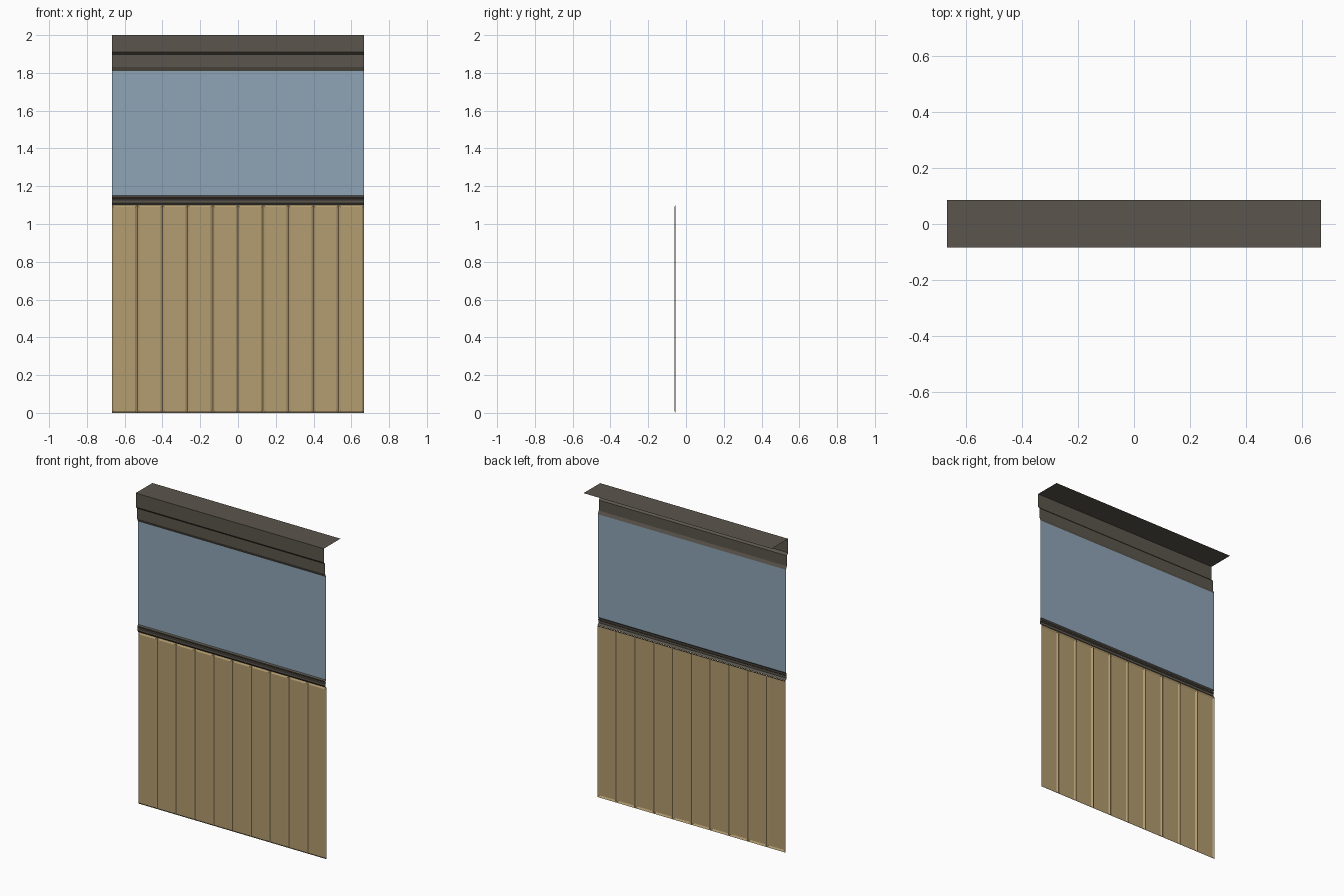
import bpy

if "Cube" in bpy.data.objects:
    bpy.data.objects.remove(bpy.data.objects["Cube"])

HALF = 2 / 3          # half the wall width


def material(name, rgb):
    lin = [c / 12.92 if c <= 0.04045 else ((c + 0.055) / 1.055) ** 2.4
           for c in (v / 255 for v in rgb)]
    m = bpy.data.materials.new(name)
    m.diffuse_color = (*lin, 1)
    m.use_nodes = True
    m.node_tree.nodes["Principled BSDF"].inputs["Base Color"].default_value = m.diffuse_color
    return m


trim = material("dark trim", (91, 85, 76))
paper = material("blue wall", (142, 165, 182))
wood = material("tan wood", (179, 156, 112))


def mesh_object(name, verts, faces, mat):
    me = bpy.data.meshes.new(name)
    me.from_pydata(verts, [], faces)
    me.materials.append(mat)
    ob = bpy.data.objects.new(name, me)
    bpy.context.collection.objects.link(ob)
    return ob


def strip(name, profile, mat):
    """Sweep an open (y, z) profile, listed bottom to top, across the wall."""
    verts = [(x, y, z) for y, z in profile for x in (-HALF, HALF)]
    faces = [(2 * i, 2 * i + 1, 2 * i + 3, 2 * i + 2)
             for i in range(len(profile) - 1)]
    return mesh_object(name, verts, faces, mat)


# Plain upper wall
strip("upper_wall", [(-0.06, 1.15), (-0.06, 1.81)], paper)

# Chair rail between boards and upper wall
strip("chair_rail", [(-0.057, 1.10), (-0.067, 1.112), (-0.067, 1.127),
                     (-0.063, 1.131), (-0.063, 1.135), (-0.067, 1.139),
                     (-0.067, 1.143), (-0.06, 1.15)], trim)

# Stepped cornice and its flat top
strip("cornice", [(-0.06, 1.81), (-0.069, 1.83), (-0.069, 1.897),
                  (-0.083, 1.91), (-0.083, 2.0), (0.085, 2.0)], trim)

# Wainscot: ten boards with chamfered edges
COUNT, INSET, Z_TOP = 10, 0.011, 1.10
W = 2 * HALF / COUNT
verts, faces = [], []
for i in range(COUNT):
    a = -HALF + i * W
    b = a + W
    n = len(verts)
    for d, y in ((0, -0.055), (INSET, -0.062)):
        verts += [(a + d, y, d), (b - d, y, d),
                  (b - d, y, Z_TOP - d), (a + d, y, Z_TOP - d)]
    faces.append((n + 4, n + 5, n + 6, n + 7))
    for k in range(4):
        j = (k + 1) % 4
        faces.append((n + k, n + j, n + 4 + j, n + 4 + k))
mesh_object("wainscot_boards", verts, faces, wood)
